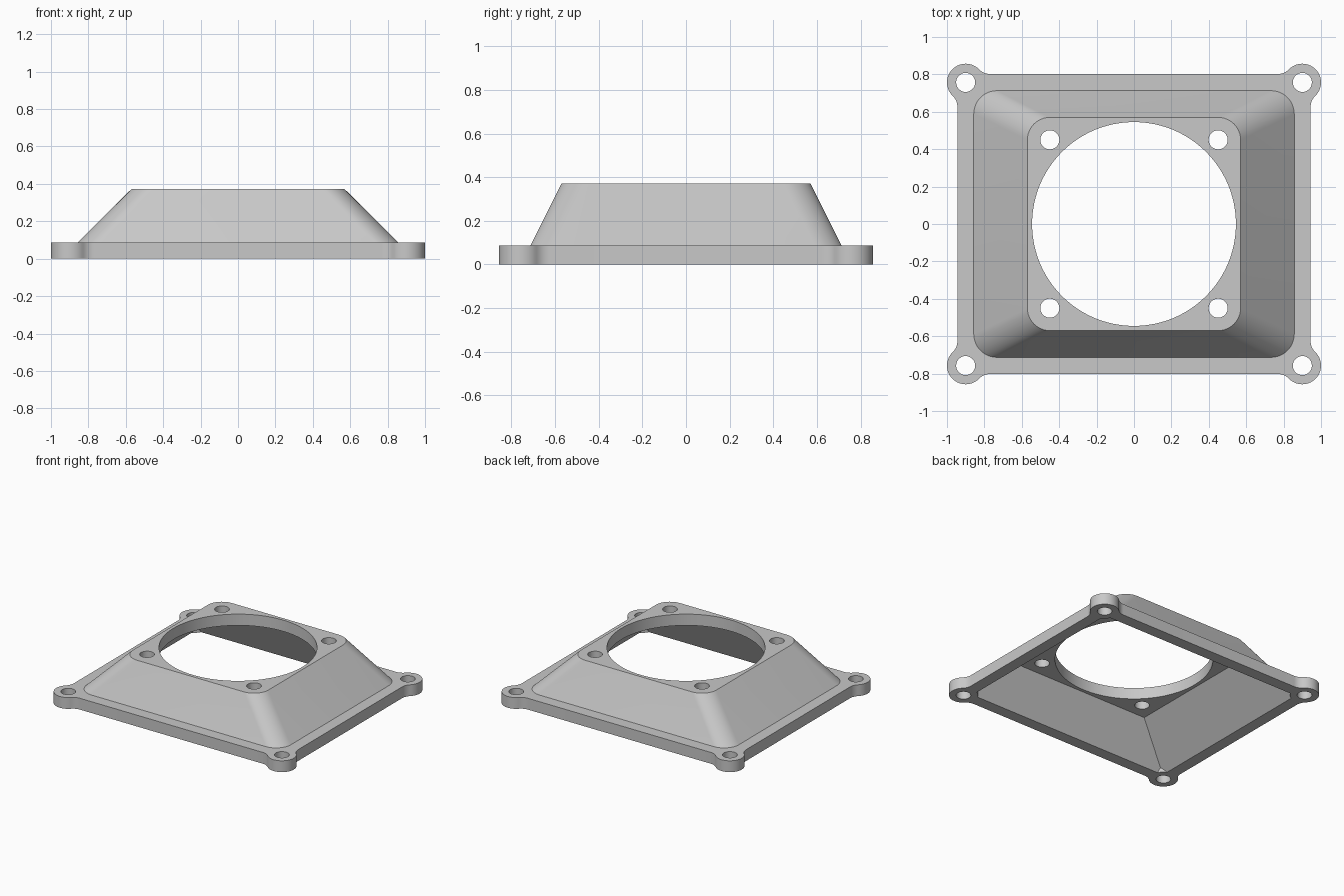
import bpy, bmesh
from math import pi, cos, sin, sqrt, atan2

if "Cube" in bpy.data.objects:
    bpy.data.objects.remove(bpy.data.objects["Cube"], do_unlink=True)

FLANGE, TOP, WALL = 0.086, 0.372, 0.086     # heights and wall depth
EDGE_X, EDGE_Y = 0.944, 0.802               # flange half sizes
EAR_X, EAR_Y, EAR_R, FILLET = 0.9, 0.757, 0.1, 0.085
BASE_X, BASE_Y, NECK = 0.857, 0.713, 0.57   # hood half sizes
FAN, HOLE_R = 0.45, 0.051

grey = bpy.data.materials.new("light grey plastic")
grey.use_nodes = True
colour = (0.58, 0.58, 0.58, 1)
grey.diffuse_color = colour
grey.node_tree.nodes["Principled BSDF"].inputs["Base Color"].default_value = colour


def loft(name, rings):
    """Solid through rings of (outline, z), all with equal point counts."""
    bm = bmesh.new()
    loops = [[bm.verts.new((x, y, z)) for x, y in pts] for pts, z in rings]
    bm.faces.new(loops[0])
    bm.faces.new(loops[-1])
    for a, b in zip(loops, loops[1:]):
        for i in range(len(a)):
            j = (i + 1) % len(a)
            bm.faces.new((a[i], a[j], b[j], b[i]))
    bmesh.ops.recalc_face_normals(bm, faces=bm.faces)
    mesh = bpy.data.meshes.new(name)
    bm.to_mesh(mesh)
    bm.free()
    mesh.materials.append(grey)
    obj = bpy.data.objects.new(name, mesh)
    bpy.context.collection.objects.link(obj)
    return obj


def arc(cx, cy, r, start, end, steps):
    angles = [start + (end - start) * i / steps for i in range(steps + 1)]
    return [(cx + r * cos(a), cy + r * sin(a)) for a in angles]


def four_way(corner):
    """Repeat the +x +y corner outline around all four corners."""
    flip = corner[::-1]
    return (corner + [(-x, y) for x, y in flip]
            + [(-x, -y) for x, y in corner] + [(x, -y) for x, y in flip])


def rounded(hx, hy, r):
    return four_way(arc(hx - r, hy - r, r, 0, pi / 2, 12))


def cylinder(name, x, y, r, low, high, steps=48):
    ring = arc(x, y, r, 0, 2 * pi, steps)[:-1]
    return loft(name, [(ring, low), (ring, high)])


def combine(obj, tool, operation):
    """Apply a boolean and discard its tool."""
    mod = obj.modifiers.new("combine", 'BOOLEAN')
    mod.operation, mod.solver, mod.object = operation, 'EXACT', tool
    graph = bpy.context.evaluated_depsgraph_get()
    mesh = bpy.data.meshes.new_from_object(obj.evaluated_get(graph))
    obj.modifiers.clear()
    obj.data = mesh
    bpy.data.objects.remove(tool, do_unlink=True)


SIGNS = [(sx, sy) for sx in (-1, 1) for sy in (-1, 1)]

# Flange outline: straight edges blending through fillets into round ears
reach = EAR_R + FILLET
ax = EDGE_X + FILLET
ay = EAR_Y - sqrt(reach ** 2 - (ax - EAR_X) ** 2)
by = EDGE_Y + FILLET
bx = EAR_X - sqrt(reach ** 2 - (by - EAR_Y) ** 2)
ta = atan2(ay - EAR_Y, ax - EAR_X)
tb = atan2(by - EAR_Y, bx - EAR_X)
corner = (arc(ax, ay, FILLET, pi, pi + ta, 8)[:-1]
          + arc(EAR_X, EAR_Y, EAR_R, ta, tb, 28)
          + arc(bx, by, FILLET, tb - pi, -pi / 2, 8)[1:])
outline = four_way(corner)
body = loft("fan_duct_adapter", [(outline, 0), (outline, FLANGE)])

# Tapered hood with rounded corners
base = rounded(BASE_X, BASE_Y, 0.125)
hood = loft("hood", [(base, FLANGE / 2), (base, FLANGE),
                     (rounded(NECK, NECK, 0.12), TOP)])
combine(body, hood, 'UNION')

# Sharp-cornered cavity, leaving round bosses around the flange screws
mouth = four_way([(BASE_X, BASE_Y)])
throat = four_way([(NECK, NECK)])
cavity = loft("cavity", [(mouth, -0.05), (mouth, 0), (throat, TOP - WALL)])
for sx, sy in SIGNS:
    boss = cylinder("boss", sx * EAR_X, sy * EAR_Y, EAR_R, -0.1, FLANGE)
    combine(cavity, boss, 'DIFFERENCE')
combine(body, cavity, 'DIFFERENCE')

# Air opening and screw holes
combine(body, cylinder("opening", 0, 0, 0.545, 0.2, 0.5, 96), 'DIFFERENCE')
for sx, sy in SIGNS:
    for x, y in ((EAR_X, EAR_Y), (FAN, FAN)):
        hole = cylinder("hole", sx * x, sy * y, HOLE_R, -0.1, 0.5, 32)
        combine(body, hole, 'DIFFERENCE')

bpy.ops.object.select_all(action='DESELECT')
body.select_set(True)
bpy.context.view_layer.objects.active = body
bpy.ops.object.shade_smooth_by_angle(angle=pi / 6)
